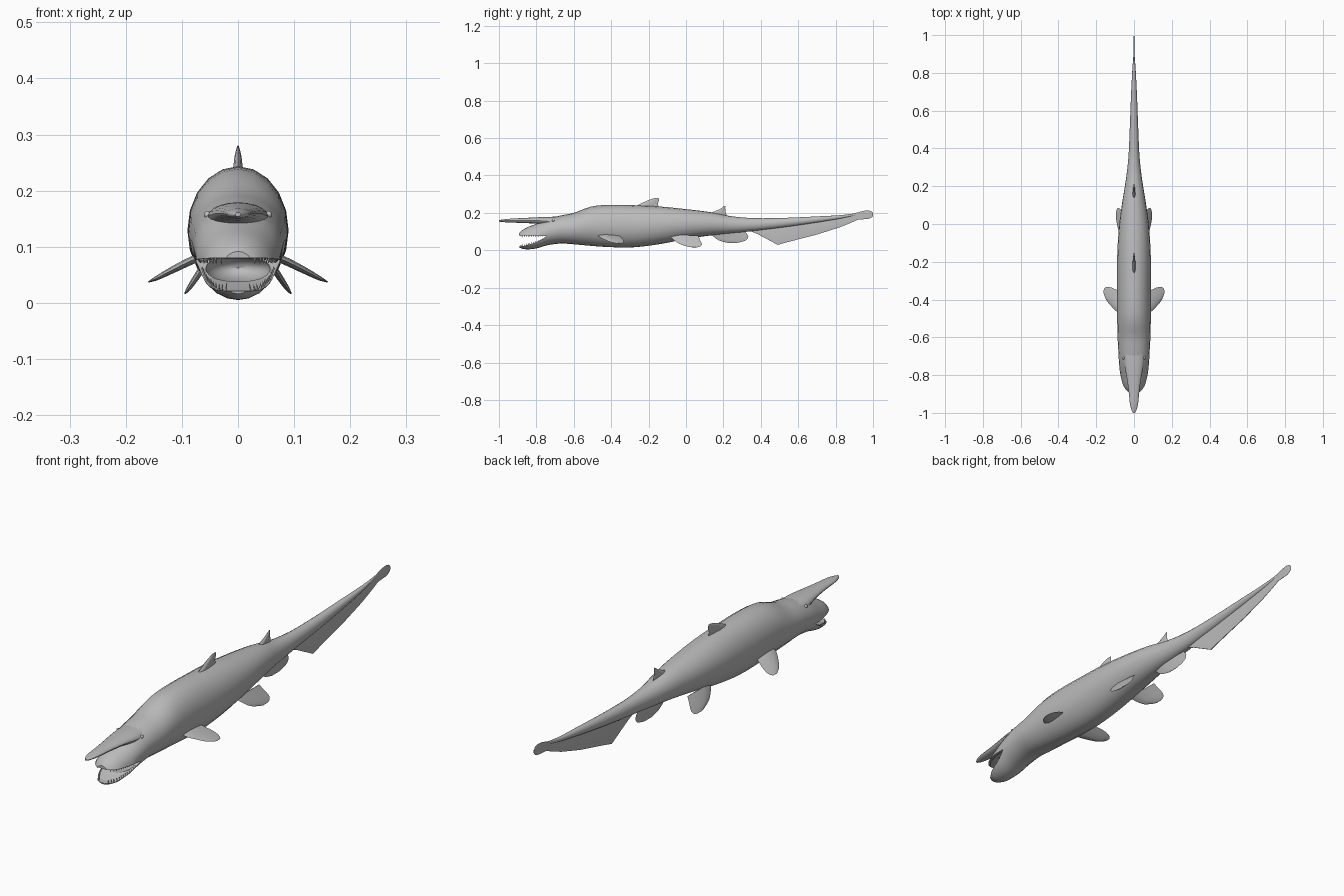
import bpy, bmesh, math
from mathutils import Vector

if "Cube" in bpy.data.objects:
    bpy.data.objects.remove(bpy.data.objects["Cube"])

grey = bpy.data.materials.new("shark grey")
grey.diffuse_color = (0.5, 0.5, 0.5, 1)
grey.use_nodes = True
grey.node_tree.nodes["Principled BSDF"].inputs["Base Color"].default_value = grey.diffuse_color


def finish(name, bm, angle=40):
    bmesh.ops.recalc_face_normals(bm, faces=bm.faces)
    me = bpy.data.meshes.new(name)
    bm.to_mesh(me)
    bm.free()
    ob = bpy.data.objects.new(name, me)
    bpy.context.collection.objects.link(ob)
    me.materials.append(grey)
    smooth(ob, angle)
    return ob


def smooth(ob, angle=40):
    bpy.ops.object.select_all(action='DESELECT')
    bpy.context.view_layer.objects.active = ob
    ob.select_set(True)
    bpy.ops.object.shade_smooth_by_angle(angle=math.radians(angle))


def skin(bm, rings):
    """Bridge equal rings of points and close both ends."""
    vs = [[bm.verts.new(p) for p in r] for r in rings]
    n = len(vs[0])
    for a, b in zip(vs, vs[1:]):
        for i in range(n):
            bm.faces.new((a[i], a[(i + 1) % n], b[(i + 1) % n], b[i]))
    bm.faces.new(vs[0])
    bm.faces.new(vs[-1])


def resample(rows, steps=3):
    """Catmull-Rom through the section rows."""
    out = []
    for i in range(len(rows) - 1):
        p0, p1, p2, p3 = (rows[max(0, min(len(rows) - 1, k))] for k in range(i - 1, i + 3))
        for s in range(steps):
            t = s / steps
            out.append([0.5 * (2 * b + (c - a) * t + (2 * a - 5 * b + 4 * c - d) * t * t
                               + (3 * b - a - 3 * c + d) * t ** 3)
                        for a, b, c, d in zip(p0, p1, p2, p3)])
    return out + [list(rows[-1])]


def loft(name, rows, n=20):
    """Rows are y, top, bottom, half width."""
    bm = bmesh.new()
    rings = []
    for y, top, bot, w in resample(rows):
        rings.append([(w * math.sin(a), y, (top + bot) / 2 + (top - bot) / 2 * math.cos(a))
                      for a in (2 * math.pi * i / n for i in range(n))])
    skin(bm, rings)
    return finish(name, bm)


def boolean(ob, other, op):
    m = ob.modifiers.new("cut", 'BOOLEAN')
    m.operation, m.object, m.solver = op, other, 'EXACT'
    bpy.context.view_layer.objects.active = ob
    bpy.ops.object.modifier_apply(modifier=m.name)
    bpy.data.objects.remove(other)


# Body from jaws to tail
BODY = [(-.893, .092, .016, .03), (-.88, .104, .010, .047), (-.85, .122, .005, .061),
        (-.80, .142, .010, .072), (-.74, .168, .027, .079), (-.67, .186, .036, .083),
        (-.60, .200, .032, .087), (-.51, .233, .024, .089), (-.41, .243, .017, .090),
        (-.28, .241, .016, .090), (-.14, .234, .033, .088), (0, .220, .060, .078),
        (.13, .204, .079, .060), (.235, .183, .090, .043), (.36, .172, .103, .029),
        (.52, .173, .122, .022), (.70, .181, .148, .015), (.83, .188, .170, .008),
        (.91, .199, .188, .002)]
body = loft("body", BODY)

# Blade-like snout
snout = loft("snout", [(-1, .161, .154, .005), (-.985, .164, .151, .013), (-.95, .168, .149, .022),
                       (-.88, .172, .146, .029), (-.80, .176, .142, .041),
                       (-.73, .179, .130, .053), (-.64, .180, .120, .055)])
boolean(body, snout, 'UNION')

# Open mouth: wedge plus hollow throat
bm = bmesh.new()
wedge = [(-.96, .08), (-.88, .08), (-.745, .076), (-.765, .062), (-.80, .043), (-.87, .022), (-.96, .019)]
skin(bm, [[(x, y, z) for y, z in wedge] for x in (-.15, .15)])
boolean(body, finish("mouth_cutter", bm), 'DIFFERENCE')
bm = bmesh.new()
bmesh.ops.create_uvsphere(bm, u_segments=24, v_segments=14, radius=1)
for v in bm.verts:
    v.co = (v.co.x * .058, v.co.y * .085 - .775, v.co.z * .028 + .062)
boolean(body, finish("throat_cutter", bm), 'DIFFERENCE')
body.name = "body"
smooth(body, 35)


# Teeth follow the jaw outline
def jaw_x(y, z):
    for a, b in zip(BODY, BODY[1:]):
        if a[0] <= y <= b[0]:
            t = (y - a[0]) / (b[0] - a[0])
            top, bot, w = (a[k] + (b[k] - a[k]) * t for k in (1, 2, 3))
            q = (z - (top + bot) / 2) / ((top - bot) / 2)
            return w * math.sqrt(max(0, 1 - q * q))


def lower_lip(y):
    pts = [(-.96, .019), (-.87, .022), (-.80, .043), (-.765, .062), (-.745, .076)]
    for (y0, z0), (y1, z1) in zip(pts, pts[1:]):
        if y0 <= y <= y1:
            return z0 + (z1 - z0) * (y - y0) / (y1 - y0)


def teeth(name, lip, direction, height):
    bm = bmesh.new()
    for i in range(13):
        y = -.884 + .0095 * i
        z = lip(y)
        h = height * (1 - .045 * i)
        for s in (-1, 1):
            c = Vector((s * (jaw_x(y, z) - .004), y + .002, z - direction * .002))
            base = [bm.verts.new(c + Vector((.003 * math.cos(a), .003 * math.sin(a), 0)))
                    for a in (math.tau * k / 5 for k in range(5))]
            tip = bm.verts.new(c + Vector((-s * .002, 0, direction * h)))
            bm.faces.new(base)
            for k in range(5):
                bm.faces.new((base[k], base[(k + 1) % 5], tip))
    finish(name, bm)


teeth("upper_teeth", lambda y: .08 - .004 * (y + .88) / .135, -1, .015)
teeth("lower_teeth", lower_lip, 1, .016)


# Fins: sections are x, z, leading y, trailing y, half thickness
def fin(name, sections, normal=(1, 0, 0), sides=(1,)):
    nrm = Vector(normal).normalized()
    lens = [(0, 0), (.12, .7), (.35, 1), (.7, .6), (1, 0), (.7, -.6), (.35, -1), (.12, -.7)]
    bm = bmesh.new()
    for s in sides:
        rings = []
        for x, z, y0, y1, th in resample(sections):
            ring = [Vector((x, y0 + (y1 - y0) * u, z)) + nrm * th * v for u, v in lens]
            rings.append([(p.x * s, p.y, p.z) for p in ring])
        skin(bm, rings)
    finish(name, bm, 50)


fin("first_dorsal_fin", [(0, .222, -.30, -.14, .011), (0, .245, -.25, -.150, .008),
                         (0, .262, -.215, -.146, .006), (0, .274, -.185, -.145, .003),
                         (0, .280, -.163, -.149, .001)])
fin("second_dorsal_fin", [(0, .180, .10, .220, .010), (0, .200, .135, .213, .007),
                          (0, .220, .180, .210, .004), (0, .236, .203, .210, .001)])
fin("anal_fin", [(0, .105, .12, .31, .010), (0, .075, .145, .333, .006),
                 (0, .052, .178, .318, .004), (0, .040, .222, .275, .001)])
fin("pectoral_fins", [(.065, .083, -.475, -.36, .007), (.09, .072, -.465, -.35, .007),
                      (.118, .058, -.438, -.337, .006), (.145, .044, -.405, -.333, .004),
                      (.160, .037, -.37, -.345, .001)], (.45, 0, .9), (1, -1))
fin("pelvic_fins", [(.052, .078, -.09, .065, .007), (.068, .055, -.066, .075, .006),
                    (.082, .034, -.035, .085, .005), (.091, .021, .005, .078, .003),
                    (.095, .016, .03, .06, .001)], (.85, 0, .53), (1, -1))

# Tail fin: thin vertical blade, rows are y, top, bottom, half thickness
bm = bmesh.new()
TAIL = [(.32, .13, .112, .004), (.38, .14, .088, .006), (.44, .142, .056, .006), (.49, .143, .029, .005),
        (.54, .148, .043, .005), (.70, .164, .084, .004), (.82, .18, .122, .003),
        (.88, .19, .146, .002), (.92, .203, .164, .002), (.95, .211, .166, .002),
        (.975, .213, .168, .002), (.992, .208, .175, .0015), (1, .199, .183, .001)]
skin(bm, [[(0, y, t), (w, y, t * .8 + b * .2), (w * .3, y, b), (-w * .3, y, b), (-w, y, t * .8 + b * .2)]
          for y, t, b, w in TAIL])
finish("tail_fin", bm, 50)

# Eyes
bm = bmesh.new()
for s in (-1, 1):
    r = bmesh.ops.create_uvsphere(bm, u_segments=10, v_segments=6, radius=.007)
    bmesh.ops.translate(bm, verts=r["verts"], vec=(s * .054, -.71, .157))
finish("eyes", bm)
